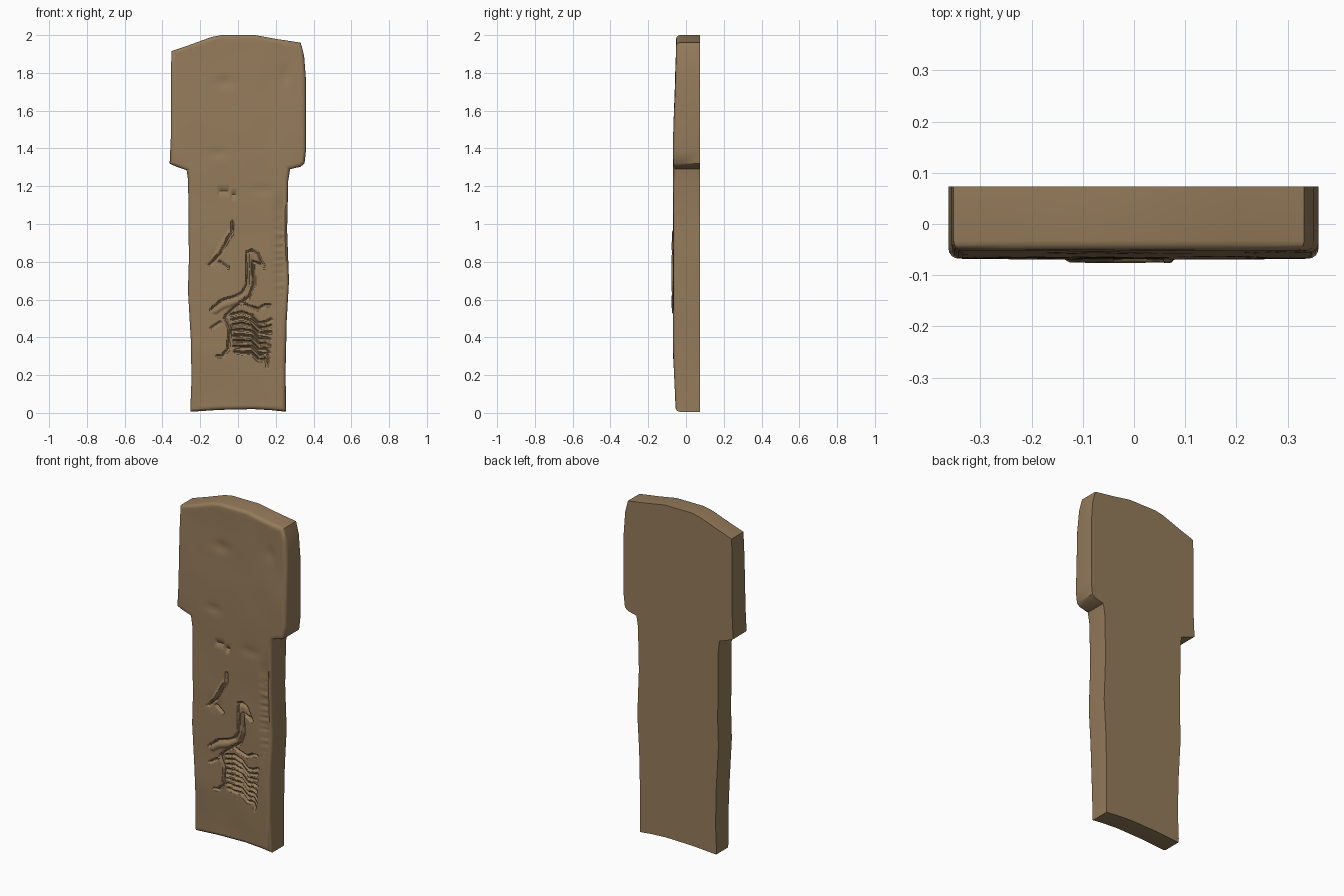
import bpy, bmesh, math
from mathutils import Vector, noise

if "Cube" in bpy.data.objects:
    bpy.data.objects.remove(bpy.data.objects["Cube"])

# Silhouette of the slab in hundredths (x, z), counter-clockwise seen from the front
OUTLINE = [(-25, .6), (-10, 1.6), (8, 2), (18, 1.4), (25.4, .6), (25.2, 23), (25.8, 49), (27, 70),
           (26, 97), (26.6, 123), (27.6, 129), (33, 130.3), (35.2, 132), (36, 139), (36, 176),
           (35, 189), (33.2, 196), (20, 198), (9, 200), (-9, 200), (-14, 199), (-25, 195),
           (-35.2, 191.5), (-35.6, 176), (-35.6, 145), (-36.2, 132), (-33, 130.5), (-27.2, 128.5),
           (-26.4, 123), (-26, 81), (-26.5, 65), (-25, 39), (-24.6, 18), (-25.2, 3)]

# Carved lines: crane, upper bird, scratches
GROOVES = [
    [(8, 80), (8.5, 68), (6.3, 62), (2, 58.5), (-4, 54), (-7, 50.5)],
    [(4.8, 85), (5.2, 76), (4.8, 68), (2.6, 63.8), (-1.6, 61.6), (-8.5, 59.5), (-14, 54.8)],
    [(4.8, 85), (7.4, 86), (10.6, 84), (13.8, 77), (11, 79), (8, 80)],
    [(-7, 50.5), (-4.2, 44), (-5.3, 33.6), (-8.5, 30), (-11, 30)],
    [(-14, 45), (-9.5, 48)],
    [(1, 58.5), (6.3, 56.3), (10.6, 55), (14.3, 57), (17, 57)],
    [(-3, 101), (-2.8, 96), (-5.3, 92), (-9.5, 84), (-15, 78.5)],
    [(-9.5, 80), (-5.3, 77)], [(-10, 117), (-5, 117), (-1, 115)],
]
for i in range(8):      # wavy tail feathers
    z = 52 - 2.8 * i
    GROOVES.append([(-3.2 + .2 * i, z), (2, z + 1.4 - .3 * i), (7, z - .4), (11, z - 4.5),
                    (14.5, z - 4), (17.5 - .2 * i, z - 2.5 - .7 * i)])
RIDGES = [[(6, 83), (6.6, 68), (4.8, 62.7), (0, 59.5), (-8.5, 56.5), (-12, 54)],
          [(-4, 95), (-7, 90), (-12, 82)]]
DENTS = [(-7, 175, 5, 2.5, .008), (25, 179, 1.8, 4, .008), (-11, 137.5, 5, 2, .006),
         (13, 118, 6, 2, .005), (-11, 81, 4, 4, .006)]


def segments(lines):
    return [(a[0] / 100, a[1] / 100, b[0] / 100, b[1] / 100) for l in lines for a, b in zip(l, l[1:])]


def distance(x, z, segs):
    best = 9
    for ax, az, bx, bz in segs:
        dx, dz = bx - ax, bz - az
        t = max(0, min(1, ((x - ax) * dx + (z - az) * dz) / (dx * dx + dz * dz)))
        best = min(best, (ax + t * dx - x) ** 2 + (az + t * dz - z) ** 2)
    return math.sqrt(best)


def smooth(a, b, v):
    t = max(0, min(1, (v - a) / (b - a)))
    return t * t * (3 - 2 * t)


groove_segs, ridge_segs = segments(GROOVES), segments(RIDGES)


def relief(x, z):
    """Depth change of the front: positive is carved inwards."""
    d = 0
    if -.2 < x < .22 and .2 < z < 1.2:
        d += .015 * (1 - smooth(.003, .010, distance(x, z, groove_segs)))
        d -= .008 * (1 - smooth(.004, .022, distance(x, z, ridge_segs)))
    for cx, cz, rx, rz, depth in DENTS:
        d += depth * math.exp(-((x * 100 - cx) / rx) ** 2 - ((z * 100 - cz) / rz) ** 2)
    # weathered right edge of the shaft
    rough = smooth(.17, .24, x) * smooth(.5, .75, z) * (1 - smooth(1.1, 1.2, z))
    d += .006 * rough * (1 + noise.noise(Vector((x * 12, 3, z * 45))))
    return d + .0025 * noise.noise(Vector((x * 6, 0, z * 5)))


# Slab body: extruded silhouette, flat sharp back
bm = bmesh.new()
front = bm.faces.new([bm.verts.new((x / 100, -.068, z / 100)) for x, z in OUTLINE])
extruded = bmesh.ops.extrude_face_region(bm, geom=[front], use_keep_orig=True)
for v in extruded["geom"]:
    if isinstance(v, bmesh.types.BMVert):
        v.co.y = .073
bmesh.ops.recalc_face_normals(bm, faces=bm.faces)

# Rounded front rim
rim = [e for e in bm.edges if all(v.co.y < 0 for v in e.verts)]
bmesh.ops.bevel(bm, geom=rim, offset=.02, segments=4, profile=.5, affect='EDGES', clamp_overlap=True)

# Cut the front into a grid, finer where the carving is
cap = max((f for f in bm.faces if f.normal.y < -.99), key=lambda f: f.calc_area())
geom = [cap] + list(cap.edges) + list(cap.verts)


def stops(lo, hi, fine_lo, fine_hi):
    out, v = [], lo
    while v < hi:
        out.append(v + .00013)
        v += .005 if fine_lo <= v < fine_hi else .02
    return out


for axis, values in ((2, stops(.04, 1.97, .24, 1.03)), (0, stops(-.34, .35, -.16, .19))):
    normal = Vector((0, 0, 0))
    normal[axis] = 1
    for value in values:
        geom = bmesh.ops.bisect_plane(bm, geom=geom, dist=1e-5, plane_co=normal * value,
                                      plane_no=normal)["geom"]

# Carve the relief and thin the slab towards its ends
for v in bm.verts:
    x, y, z = v.co
    if y < .05:
        v.co.y += .014 * (1 - smooth(0, .35, z)) + .016 * smooth(1.35, 2, z)
        if y < -.067:
            v.co.y += relief(x, z)

mesh = bpy.data.meshes.new("stone_slab")
bm.to_mesh(mesh)
bm.free()
slab = bpy.data.objects.new("stone_slab", mesh)
bpy.context.collection.objects.link(slab)
stone = bpy.data.materials.new("tan stone")
stone.diffuse_color = (.30, .20, .105, 1)
stone.use_nodes = True
stone.node_tree.nodes["Principled BSDF"].inputs["Base Color"].default_value = stone.diffuse_color
mesh.materials.append(stone)

bpy.context.view_layer.objects.active = slab
slab.select_set(True)
bpy.ops.object.shade_smooth_by_angle(angle=math.radians(45))
